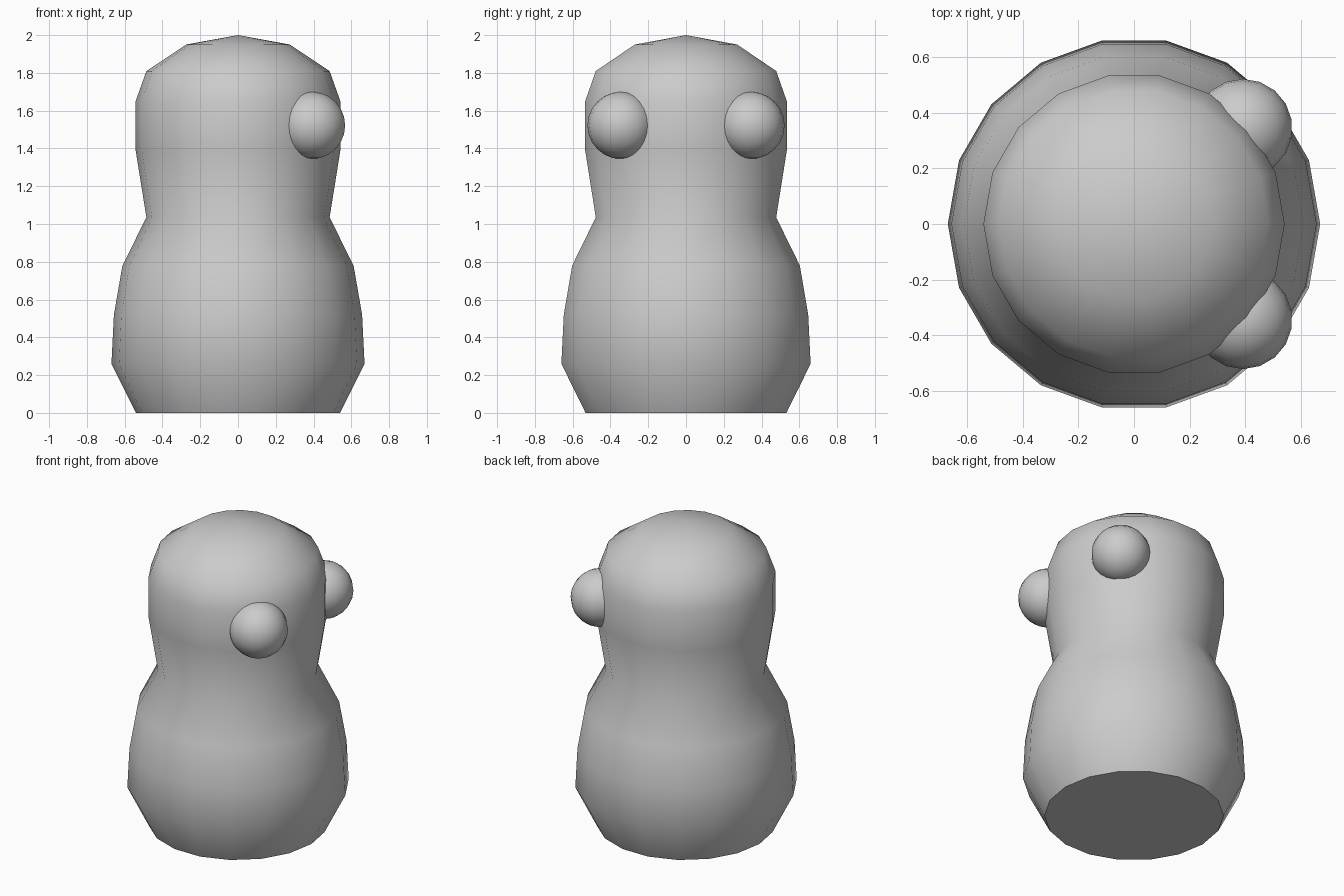
import bpy, bmesh
from math import cos, sin, pi, radians

if "Cube" in bpy.data.objects:
    bpy.data.objects.remove(bpy.data.objects["Cube"])

SIDES = 18


def finish(bm, name):
    bmesh.ops.recalc_face_normals(bm, faces=bm.faces)
    mesh = bpy.data.meshes.new(name)
    bm.to_mesh(mesh)
    bm.free()
    obj = bpy.data.objects.new(name, mesh)
    bpy.context.collection.objects.link(obj)
    bpy.ops.object.select_all(action='DESELECT')
    obj.select_set(True)
    bpy.context.view_layer.objects.active = obj
    bpy.ops.object.shade_smooth_by_angle(angle=radians(50))
    return obj


# Body: lathed profile (radius, height) with flat base and domed crown
profile = [(0.54, 0), (0.67, 0.26), (0.657, 0.52), (0.612, 0.78), (0.485, 1.035),
           (0.542, 1.39), (0.542, 1.65), (0.485, 1.81), (0.275, 1.95)]
bm = bmesh.new()
rings = [[bm.verts.new((r * cos(2 * pi * i / SIDES), r * sin(2 * pi * i / SIDES), z))
          for i in range(SIDES)] for r, z in profile]
for low, high in zip(rings, rings[1:]):
    for i in range(SIDES):
        j = (i + 1) % SIDES
        bm.faces.new((low[i], low[j], high[j], high[i]))
bm.faces.new(rings[0][::-1])
crown = bm.verts.new((0, 0, 2))
for i in range(SIDES):
    bm.faces.new((rings[-1][i], rings[-1][(i + 1) % SIDES], crown))
finish(bm, "body")

# Eyes: a pair of balls half sunk in the head, facing +x
for side, label in ((-1, "right"), (1, "left")):
    bm = bmesh.new()
    bmesh.ops.create_uvsphere(bm, u_segments=18, v_segments=12, radius=0.178)
    eye = finish(bm, label + "_eye")
    eye.location = (0.392, side * 0.344, 1.522)
